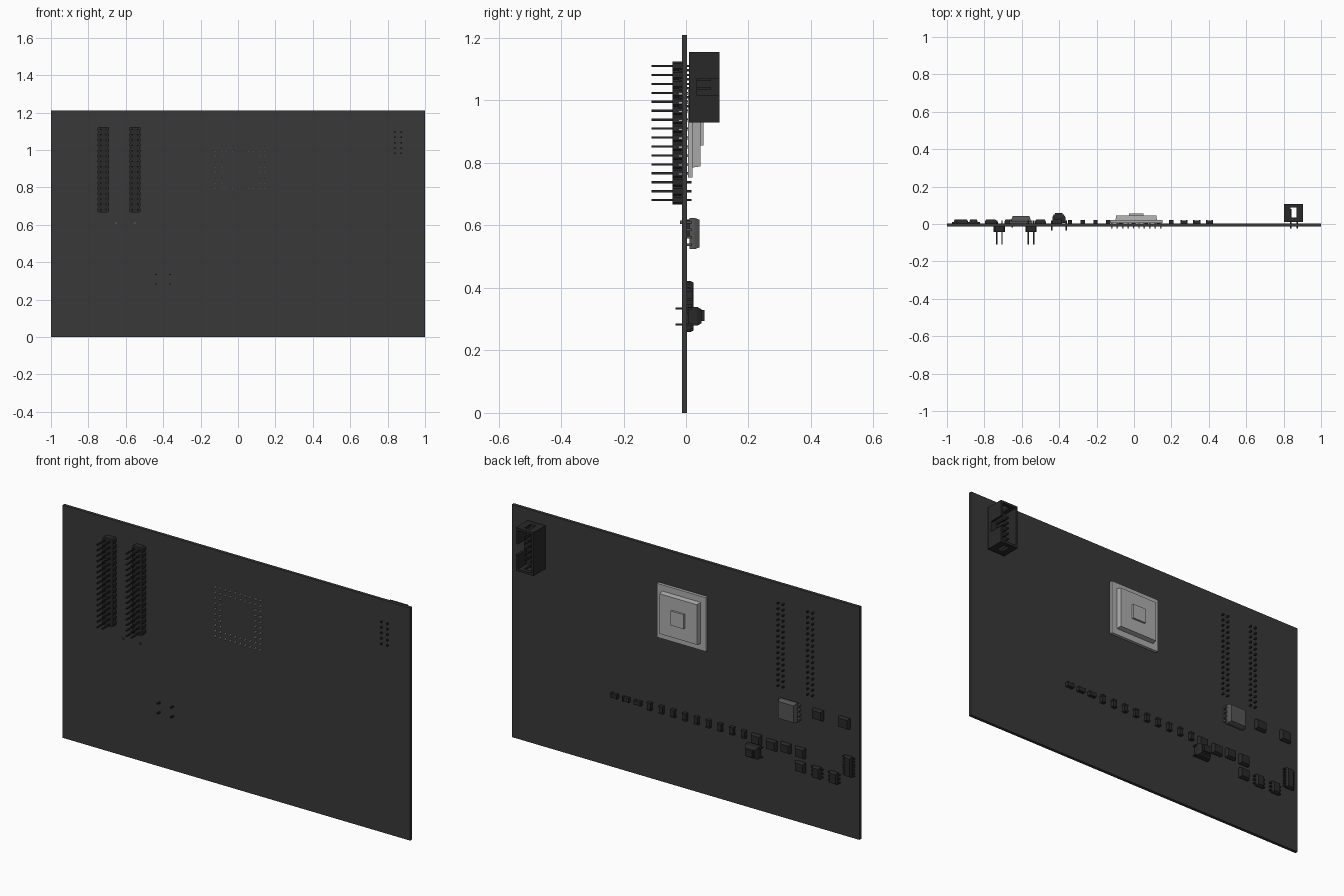
import bpy, bmesh
from mathutils import Matrix, Vector

if "Cube" in bpy.data.objects:
    bpy.data.objects.remove(bpy.data.objects["Cube"])

P = 0.0286  # pin pitch


def material(name, v):
    m = bpy.data.materials.new(name)
    m.diffuse_color = (v, v, v, 1)
    m.use_nodes = True
    m.node_tree.nodes["Principled BSDF"].inputs["Base Color"].default_value = m.diffuse_color
    return m


BOARD = material("board_dark", 0.04)
BLACK = material("black_plastic", 0.022)
DARK = material("dark_grey", 0.09)
LIGHT = material("light_grey", 0.42)


def box(bm, x, y, z, taper=None):
    """Box from (min, max) ranges; taper shrinks the +y face."""
    size = Vector((x[1] - x[0], y[1] - y[0], z[1] - z[0]))
    mid = Vector((sum(x) / 2, sum(y) / 2, sum(z) / 2))
    vs = bmesh.ops.create_cube(bm, size=1)["verts"]
    for v in vs:
        if taper and v.co.y > 0:
            v.co.x *= 1 - 2 * taper / size.x
            v.co.z *= 1 - 2 * taper / size.z
        v.co = Vector(a * b for a, b in zip(v.co, size)) + mid


def cbox(bm, cx, cz, w, h, y0, y1, taper=None):
    box(bm, (cx - w / 2, cx + w / 2), (y0, y1), (cz - h / 2, cz + h / 2), taper)


def octagon(bm, cx, cz, w, h, c, y0, y1):
    """Chamfered block extruded along y."""
    a, b = w / 2, h / 2
    prof = [(-a, -b + c), (-a + c, -b), (a - c, -b), (a, -b + c),
            (a, b - c), (a - c, b), (-a + c, b), (-a, b - c)]
    f = bm.faces.new([bm.verts.new((cx + x, y0, cz + z)) for x, z in prof])
    ext = bmesh.ops.extrude_face_region(bm, geom=[f])["geom"]
    for v in ext:
        if isinstance(v, bmesh.types.BMVert):
            v.co.y = y1


def finish(bm, name, mat):
    bmesh.ops.recalc_face_normals(bm, faces=bm.faces[:])
    me = bpy.data.meshes.new(name)
    bm.to_mesh(me)
    bm.free()
    me.materials.append(mat)
    ob = bpy.data.objects.new(name, me)
    bpy.context.collection.objects.link(ob)
    return ob


# Circuit board
bm = bmesh.new()
box(bm, (-1, 1), (-0.013, 0.003), (0, 1.21))
finish(bm, "circuit_board", BOARD)

# Two double-row pin headers on the front
for n, cx in enumerate((-0.72, -0.551)):
    body, pins = bmesh.new(), bmesh.new()
    for i in range(16):
        z = 0.681 + i * P
        octagon(body, cx, z, 0.06, P, 0.006, -0.043, -0.013)
        for s in (-1, 1):
            cbox(pins, cx + s * P / 2, z, 0.007, 0.007, -0.11, 0.018)
    finish(body, f"header_body_{n}", BLACK)
    finish(pins, f"header_pins_{n}", BLACK)

# Processor in three steps with a square ring of pins
CX, CZ = 0.012, 0.893
bm = bmesh.new()
cbox(bm, CX, CZ, 0.282, 0.28, 0.006, 0.021)
cbox(bm, CX, CZ, 0.222, 0.216, 0.021, 0.046, 0.004)
cbox(bm, CX, CZ, 0.075, 0.075, 0.046, 0.056)
finish(bm, "processor_body", LIGHT)
bm = bmesh.new()
for i in range(10):
    for j in range(10):
        if min(i, j) < 2 or max(i, j) > 7:
            cbox(bm, CX + (i - 4.5) * 0.029, CZ + (j - 4.5) * 0.0285,
                 0.007, 0.007, -0.024, 0.008)
finish(bm, "processor_pins", LIGHT)

# Shrouded connector: back plate, walls, end windows, key slot on +x side
X, Y, Z, T = (0.802, 0.904), (0.01, 0.107), (0.93, 1.155), 0.012
bm = bmesh.new()
box(bm, X, (Y[0], 0.035), Z)
box(bm, (X[0], X[0] + T), (0.035, Y[1]), Z)
for z0, z1 in ((Z[0], 1.015), (1.07, Z[1])):
    box(bm, (X[1] - T, X[1]), (0.035, Y[1]), (z0, z1))
for z0, z1 in ((Z[0], Z[0] + T), (Z[1] - T, Z[1])):
    box(bm, (X[0] + T, 0.837), (0.035, Y[1]), (z0, z1))
    box(bm, (0.869, X[1] - T), (0.035, Y[1]), (z0, z1))
    box(bm, (0.837, 0.869), (0.087, Y[1]), (z0, z1))
finish(bm, "connector_shroud", BLACK)
bm = bmesh.new()
for i in range(5):
    for x in (0.837, 0.869):
        cbox(bm, x + (0.003 if x > 0.85 else 0), 1.039 + (i - 2) * P, 0.008, 0.008, -0.024, 0.08)
finish(bm, "connector_pins", BLACK)

# Push button with four legs
bm = bmesh.new()
cbox(bm, -0.402, 0.309, 0.07, 0.06, 0.006, 0.036)
cbox(bm, -0.402, 0.309, 0.07, 0.06, 0.036, 0.05, 0.008)
cbox(bm, -0.402, 0.312, 0.042, 0.036, 0.05, 0.06)
for s in (-1, 1):
    for z in (0.283, 0.334):
        cbox(bm, -0.402 + s * 0.0385, z, 0.008, 0.006, -0.034, 0.02)
finish(bm, "push_button", BLACK)

# Row of twelve small passives, first three lying sideways
for i in range(12):
    w, h = (0.034, 0.02) if i < 3 else (0.02, 0.036)
    x = 0.403 - i * 0.0677
    bm = bmesh.new()
    cbox(bm, x, 0.378, w, h, 0.003, 0.02)
    for s in (-1, 1):  # solder caps
        if i < 3:
            cbox(bm, x + s * 0.015, 0.378, 0.008, h + 0.003, 0.003, 0.0215)
        else:
            cbox(bm, x, 0.378 + s * 0.016, w + 0.003, 0.008, 0.003, 0.0215)
    finish(bm, f"passive_{i}", BLACK)

# Small chips: x, z, width, height, leads per side
chips = [(-0.412, 0.37, .055, .05, 0), (-0.5, 0.363, .057, .052, 0),
         (-0.582, 0.37, .055, .05, 0), (-0.665, 0.368, .055, .052, 0),
         (-0.665, 0.293, .055, .052, 0), (-0.76, 0.29, .045, .06, 3),
         (-0.858, 0.289, .045, .06, 3), (-0.942, 0.37, .042, .105, 7),
         (-0.766, 0.592, .06, .052, 0), (-0.918, 0.591, .06, .055, 0)]
for n, (x, z, w, h, leads) in enumerate(chips):
    bm = bmesh.new()
    cbox(bm, x, z, w, h, 0.004, 0.014)
    cbox(bm, x, z, w, h, 0.014, 0.024, 0.005)
    for i in range(leads):
        lz = z + (i - (leads - 1) / 2) * h / leads
        cbox(bm, x, lz, w + 0.022, 0.007, 0.003, 0.012)
    finish(bm, f"chip_{n}", BLACK)

# Power regulator with side leads and locating pegs
bm = bmesh.new()
cbox(bm, -0.604, 0.574, 0.1, 0.1, 0.012, 0.028)
cbox(bm, -0.604, 0.574, 0.1, 0.1, 0.028, 0.043, 0.006)
finish(bm, "regulator_body", DARK)
bm = bmesh.new()
for i in range(4):
    cbox(bm, -0.604, 0.574 + (i - 1.5) * 0.024, 0.122, 0.009, 0.003, 0.02)
for x in (-0.65, -0.553):
    cbox(bm, x, 0.61, 0.008, 0.01, -0.019, 0.014)
finish(bm, "regulator_leads", DARK)
